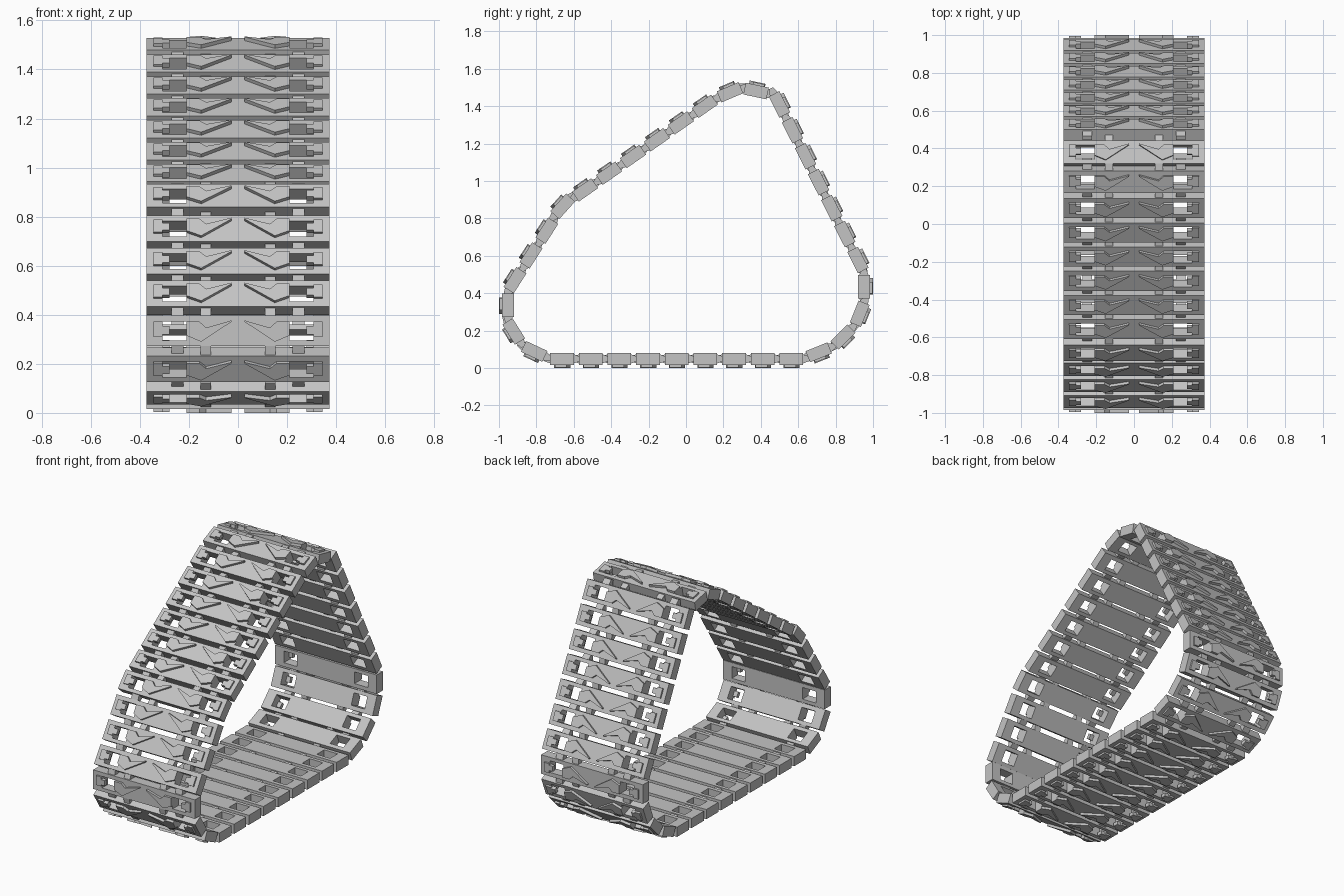
import bpy, bmesh, math

cube = bpy.data.objects.get("Cube")
if cube:
    bpy.data.objects.remove(cube, do_unlink=True)

steel = bpy.data.materials.new("steel_grey")
steel.use_nodes = True
GREY = (0.55, 0.55, 0.55, 1)
steel.diffuse_color = GREY
steel.node_tree.nodes["Principled BSDF"].inputs["Base Color"].default_value = GREY

INNER, OUTER, PAD = -0.033, 0.031, 0.047
HALF_W, HALF_L = 0.373, 0.063


def extrude_faces(bm, faces, height):
    """Thicken flat faces along local z."""
    ext = bmesh.ops.extrude_face_region(bm, geom=faces, use_keep_orig=True)
    moved = [g for g in ext["geom"] if isinstance(g, bmesh.types.BMVert)]
    bmesh.ops.translate(bm, verts=moved, vec=(0, 0, height))


def plate(bm, outline, side, low, high):
    """Raised plate from an outline, mirrored by side."""
    face = bm.faces.new([bm.verts.new((side * x, y, low)) for x, y in outline])
    extrude_faces(bm, [face], high - low)


def tooth(bm, x0, x1, side, end):
    """Hinge tongue that tapers across the gap to the next link."""
    rings = []
    for y, lo, hi in ((HALF_L - 0.012, -0.026, 0.022), (HALF_L, -0.026, 0.022),
                      (HALF_L + 0.034, -0.014, 0.010)):
        rings.append([bm.verts.new((side * x, end * y, z))
                      for x, z in ((x0, lo), (x1, lo), (x1, hi), (x0, hi))])
    for a, b in zip(rings, rings[1:]):
        for i in range(4):
            j = (i + 1) % 4
            bm.faces.new((a[i], a[j], b[j], b[i]))
    bm.faces.new(rings[0])
    bm.faces.new(rings[-1])


def link_mesh():
    bm = bmesh.new()
    # Body slab with a window near each end
    xs = (-HALF_W, -0.308, -0.21, 0.21, 0.308, HALF_W)
    ys = (-HALF_L, -0.04, 0.037, HALF_L)
    grid = [[bm.verts.new((x, y, INNER)) for y in ys] for x in xs]
    cells = []
    for i in range(5):
        for j in range(3):
            if j == 1 and i in (1, 3):
                continue
            cells.append(bm.faces.new((grid[i][j], grid[i + 1][j],
                                       grid[i + 1][j + 1], grid[i][j + 1])))
    extrude_faces(bm, cells, OUTER - INNER)

    chevron = ((0.21, 0.037), (0.157, 0.037), (0.13, 0.012),
               (0.027, 0.042), (0.027, 0.036), (0.15, -0.045), (0.21, -0.02))
    ear = ((0.345, 0.037), (0.345, -0.025), (0.308, -0.025),
           (0.308, -0.015), (0.28, -0.015), (0.28, 0.02),
           (0.308, 0.02), (0.308, 0.037))
    for side in (-1, 1):
        # Tread pads on the ground face
        plate(bm, chevron, side, OUTER - 0.002, PAD)
        plate(bm, ear, side, OUTER - 0.012, PAD - 0.004)
        # Hinge tongues, staggered between the two edges
        tooth(bm, 0.11, 0.153, side, 1)
        tooth(bm, 0.222, 0.272, side, -1)
    bmesh.ops.recalc_face_normals(bm, faces=bm.faces)
    mesh = bpy.data.meshes.new("track_link")
    bm.to_mesh(mesh)
    bm.free()
    mesh.materials.append(steel)
    return mesh


def run(count, start, end):
    """Evenly spaced links on a straight stretch."""
    dy, dz = end[0] - start[0], end[1] - start[1]
    angle = math.degrees(math.atan2(dz, dy))
    return [(start[0] + dy * i / (count - 1), start[1] + dz * i / (count - 1), angle)
            for i in range(count)]


# Loop path: y, z and direction of travel for each link
path = run(9, (-0.663, 0.047), (0.563, 0.047))
path += [(0.71, 0.083, 22), (0.84, 0.165, 45), (0.93, 0.29, 68), (0.953, 0.435, 90)]
path += run(7, (0.92, 0.578), (0.5, 1.41))
path += [(0.375, 1.482, 168), (0.235, 1.475, 203)]
path += run(6, (0.10, 1.40), (-0.54, 0.953))
path += [(-0.66, 0.865, 228)]
path += run(3, (-0.745, 0.735), (-0.915, 0.47))
path += [(-0.953, 0.335, 270), (-0.922, 0.195, 302), (-0.812, 0.088, 335)]

mesh = link_mesh()
for n, (y, z, angle) in enumerate(path, 1):
    link = bpy.data.objects.new(f"track_link_{n:02d}", mesh)
    link.location = (0, y, z)
    link.rotation_euler = (math.radians(angle + 180), 0, 0)
    bpy.context.collection.objects.link(link)
